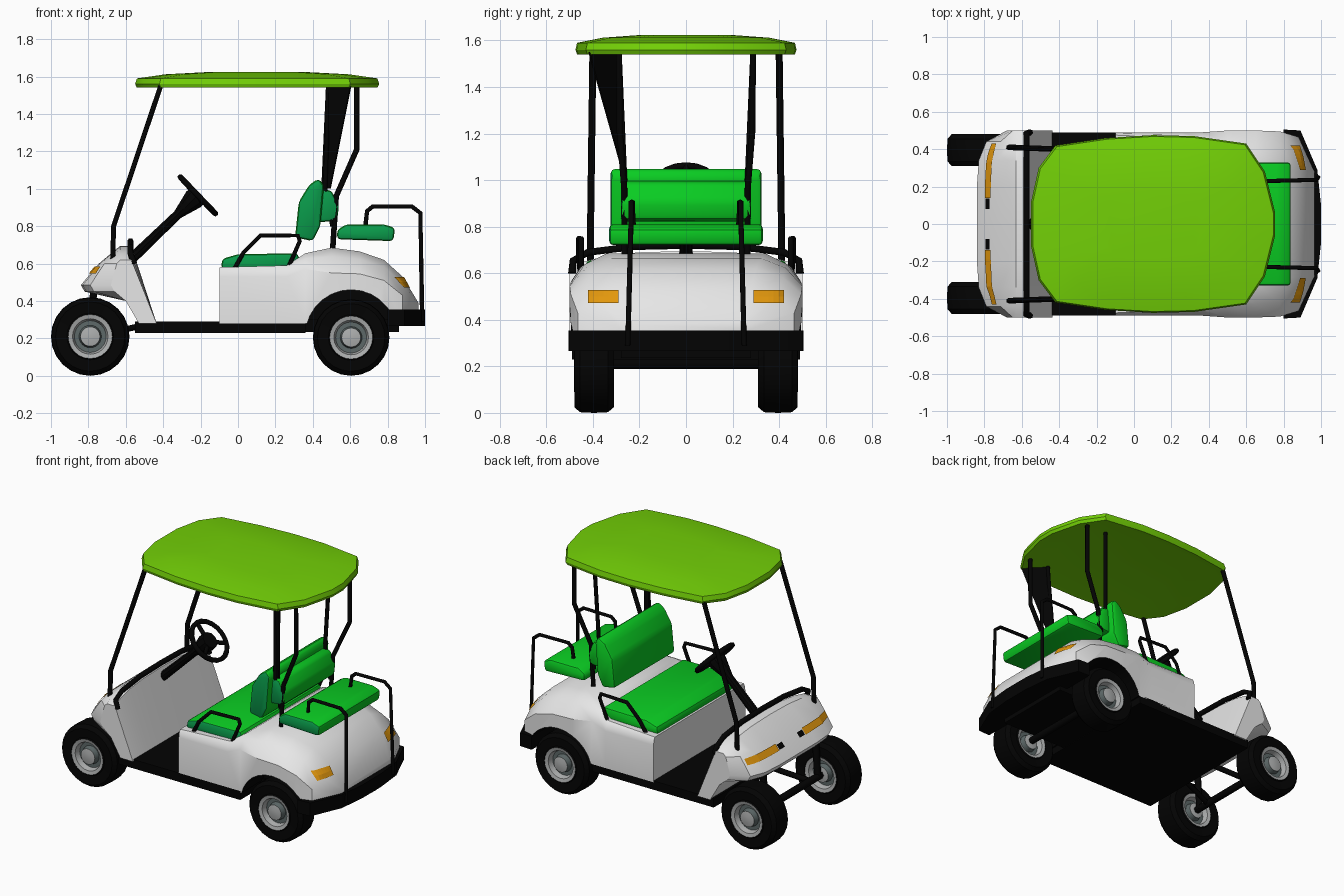
import bpy, bmesh, math
from mathutils import Vector
from mathutils.bvhtree import BVHTree

if "Cube" in bpy.data.objects:
    bpy.data.objects.remove(bpy.data.objects["Cube"])


def mat(name, r, g, b):
    m = bpy.data.materials.new(name)
    m.diffuse_color = (r, g, b, 1)
    m.use_nodes = True
    m.node_tree.nodes["Principled BSDF"].inputs["Base Color"].default_value = m.diffuse_color
    return m


WHITE = mat("body white", .83, .83, .83)
BLACK = mat("black", .001, .001, .001)
LIME = mat("roof lime", .17, .63, .002)
GREEN = mat("seat green", .003, .60, .016)
TEAL = mat("seat end teal", .003, .33, .07)
ORANGE = mat("light orange", .76, .31, .004)
RIM = mat("rim grey", .42, .43, .43)
DISH = mat("dish grey", .11, .14, .14)


def finish(name, bm, mats, rule=None, angle=32):
    bmesh.ops.recalc_face_normals(bm, faces=bm.faces[:])
    bm.normal_update()
    for f in bm.faces:
        f.smooth = True
        if rule:
            f.material_index = rule(f)
    for e in bm.edges:
        e.smooth = len(e.link_faces) == 2 and e.calc_face_angle(0) < math.radians(angle)
    me = bpy.data.meshes.new(name)
    bm.to_mesh(me)
    bm.free()
    for m in mats:
        me.materials.append(m)
    ob = bpy.data.objects.new(name, me)
    bpy.context.collection.objects.link(ob)
    return ob


def loft(name, rings, mats, rule=None, bevel=0, angle=32):
    """Skin equal-sized closed rings and cap both ends."""
    bm = bmesh.new()
    vs = [[bm.verts.new(p) for p in r] for r in rings]
    n = len(vs[0])
    for a, b in zip(vs, vs[1:]):
        for i in range(n):
            bm.faces.new((a[i], a[(i + 1) % n], b[(i + 1) % n], b[i]))
    bm.faces.new(vs[0])
    bm.faces.new(vs[-1])
    if bevel:
        bmesh.ops.recalc_face_normals(bm, faces=bm.faces[:])
        bmesh.ops.bevel(bm, geom=bm.edges[:], offset=bevel, segments=2, profile=.5, affect='EDGES')
    return finish(name, bm, mats, rule, angle)


def prism_y(name, prof, w, mats, rule=None, bevel=0):
    return loft(name, [[(x, y, z) for x, z in prof] for y in (-w, w)], mats, rule, bevel)


def box(name, x0, x1, w, z0, z1, m, bevel=0):
    return prism_y(name, [(x0, z0), (x1, z0), (x1, z1), (x0, z1)], w, [m], None, bevel)


def tube(name, pts, r, cyclic=False, m=BLACK):
    cu = bpy.data.curves.new(name, 'CURVE')
    cu.dimensions = '3D'
    cu.bevel_depth, cu.bevel_resolution, cu.use_fill_caps = r, 1, True
    sp = cu.splines.new('POLY')
    sp.points.add(len(pts) - 1)
    for p, q in zip(sp.points, pts):
        p.co = (*q, 1)
    sp.use_cyclic_u = cyclic
    tmp = bpy.data.objects.new(name, cu)
    bpy.context.collection.objects.link(tmp)
    dg = bpy.context.evaluated_depsgraph_get()
    me = bpy.data.meshes.new_from_object(tmp.evaluated_get(dg))
    bpy.data.objects.remove(tmp)
    me.materials.clear()
    me.materials.append(m)
    ob = bpy.data.objects.new(name, me)
    bpy.context.collection.objects.link(ob)
    return ob


def circle(c, r, n, u, v):
    c, u, v = Vector(c), Vector(u), Vector(v)
    return [c + r * (math.cos(t) * u + math.sin(t) * v) for t in (2 * math.pi * i / n for i in range(n))]


def lathe(name, prof, origin, axis, u, v, mats, rule=None, n=24):
    return loft(name, [circle(Vector(origin) + Vector(axis) * d, r, n, u, v) for r, d in prof], mats, rule)


def patch(name, target, y0, y1, z0, z1, side, m):
    """Thin plate projected along x onto the target's surface."""
    bm = bmesh.new()
    bm.from_mesh(target.data)
    tree = BVHTree.FromBMesh(bm)
    bm.free()
    bm = bmesh.new()
    cols = []
    for i in range(7):
        y, col = y0 + (y1 - y0) * i / 6, []
        for j in range(3):
            z = z0 + (z1 - z0) * j / 2
            p = tree.ray_cast(Vector((side * 2, y, z)), Vector((-side, 0, 0)))[0]
            if p:
                col.append(bm.verts.new(p + Vector((side * .007, 0, .003))))
        if len(col) == 3:
            cols.append(col)
    for a, b in zip(cols, cols[1:]):
        for j in range(2):
            f = bm.faces.new((a[j], b[j], b[j + 1], a[j + 1]))
            f.normal_update()
            if f.normal.x * side < 0:
                f.normal_flip()
    me = bpy.data.meshes.new(name)
    bm.to_mesh(me)
    bm.free()
    me.materials.append(m)
    bpy.context.collection.objects.link(bpy.data.objects.new(name, me))


X, Y, Z = (1, 0, 0), (0, 1, 0), (0, 0, 1)

# Rear body: x, half width, shoulder z, top half width, top z
secs = [(-.10, .49, .53, .475, .58), (.26, .49, .53, .46, .59), (.36, .49, .57, .40, .655),
        (.50, .50, .55, .34, .685), (.65, .50, .545, .32, .665), (.78, .495, .51, .30, .62),
        (.88, .465, .43, .28, .53), (.965, .28, .36, .24, .39)]
rings = []
for x, w, zs, wt, zt in secs:
    half = [(w, .28), (w, zs), (w * .6 + wt * .4, zs + .65 * (zt - zs)), (wt, zt)]
    rings.append([(x, y, z) for y, z in half] + [(x, -y, z) for y, z in reversed(half)])
raw = loft("body raw", rings, [WHITE, BLACK])
for s in (-1, 1):
    cutter = lathe("wheel arch cutter", [(.245, .27), (.245, .65)], (.605, 0, .215), (0, s, 0), X, Z, [BLACK], n=28)
    cutter.hide_render = True
    mod = raw.modifiers.new("arch", 'BOOLEAN')
    mod.operation, mod.object = 'DIFFERENCE', cutter
dg = bpy.context.evaluated_depsgraph_get()
bm = bmesh.new()
bm.from_mesh(bpy.data.meshes.new_from_object(raw.evaluated_get(dg)))
for o in [o for o in bpy.data.objects if o.name.startswith(("wheel arch", "body raw"))]:
    bpy.data.objects.remove(o)


def in_arch(f):
    near = all(math.hypot(v.co.x - .605, v.co.z - .215) < .25 for v in f.verts)
    return 1 if near or f.normal.z < -.9 else 0


body = finish("rear_body", bm, [WHITE, BLACK], in_arch)

# Front cowl: half width, nose x, top z
cs = [(0, -.84, .715), (.2, -.84, .71), (.34, -.83, .695), (.44, -.79, .67), (.5, -.68, .64)]
cs = [(-y, n, t) for y, n, t in reversed(cs[1:])] + cs
cowl = loft("front_cowl", [[(n + .02, y, .45), (n, y, .485), (n * .6 - .24, y, .6), (-.63, y, t - .02),
                            (-.57, y, t - .02), (-.435, y, .28), (-.53, y, .28), (-.6, y, .40)]
                           for y, n, t in cs], [WHITE])
arc = [(.49, .60), (.485, .655), (.42, .69), (.22, .715)]
tube("cowl_trim", [(-.575 + (.02 if z < .62 else 0), y, z) for y, z in arc] + [(-.575, 0, .72)] +
     [(-.575 + (.02 if z < .62 else 0), -y, z) for y, z in reversed(arc)], .017)

# Floor, underside and rear bumper
box("floor_slab", -.55, .36, .49, .23, .29, BLACK)
box("under_tray", .3, .86, .28, .235, .30, BLACK)
plan = [(.80, -.505), (.89, -.5), (.98, -.29), (1, -.1), (1, .1), (.98, .29), (.89, .5), (.80, .505)]
loft("rear_bumper", [[(x, y, z) for x, y in plan] for z in (.265, .355)], [BLACK])

# Lights
for s in (-1, 1):
    patch("front_light", cowl, s * .14, s * .43, .545, .582, -1, ORANGE)
    patch("front_light_pad", cowl, s * .08, s * .135, .547, .575, -1, BLACK)
    patch("rear_light", body, s * .29, s * .42, .47, .525, 1, ORANGE)

# Wheels, one lathe each with a rim on both faces, coloured by radius
face = [(.185, .085), (.125, .08), (.118, .086), (.095, .08), (.085, .045), (.06, .045), (.052, .08), (.02, .086)]
wheel = [(r, -d) for r, d in reversed(face)] + [(.207, -.06), (.21, 0), (.207, .06)] + face
for x, r in ((-.79, 1), (.605, .975)):
    for s in (-1, 1):
        c = Vector((x, s * .395, .21 * r))

        def wheel_rule(f, c=c):
            d = f.calc_center_median() - c
            rad = math.hypot(*max(((v.co - c).xz for v in f.verts), key=lambda q: q.length)) / r
            if len(f.verts) > 4 or rad < .055:
                return 1
            return 0 if rad > .12 else 2 if .055 < rad < .092 else 1
        lathe("wheel", [(a * r, d) for a, d in wheel], c, (0, s, 0), X, Z, [BLACK, RIM, DISH], wheel_rule)
        y = s * .28
        if x < 0:
            tube("front_strut", [(-.79, y, .2), (-.77, y, .48)], .022)
            tube("front_link", [(-.79, s * .2, .21), (-.5, s * .12, .27)], .018)
    tube("axle", [(x, -.36, .21), (x, .36, .21)], .024)


# Seats, with the ends on one side in teal
def seat_rule(f):
    return 1 if f.normal.y < -.6 else 0


SEAT = [GREEN, TEAL]
prism_y("front_seat", [(-.09, .57), (-.085, .625), (.0, .65), (.32, .655), (.34, .57)], .43, SEAT, seat_rule, .018)
prism_y("front_seat_back", [(.305, .74), (.40, .72), (.44, .8), (.46, 1.02), (.43, 1.055), (.38, 1.02), (.325, .93)],
        .325, SEAT, seat_rule, .02)
prism_y("rear_seat_back", [(.43, .82), (.53, .83), (.54, .91), (.50, .99), (.43, 1.0)], .28, SEAT, seat_rule, .018)
prism_y("rear_seat", [(.53, .73), (.83, .72), (.84, .79), (.78, .81), (.58, .81), (.53, .78)], .33, SEAT, seat_rule, .018)

# Roof: scaled outline rings
half = [(-.55, .12), (-.51, .30), (-.42, .42), (-.15, .46), (.10, .475), (.32, .47), (.60, .43), (.70, .28), (.755, .06)]
out = half + [(x, -y) for x, y in reversed(half)]
loft("roof", [[(.1 + (x - .1) * k, y * k, z) for x, y in out] for k, z in
              ((.9, 1.545), (.985, 1.54), (1, 1.56), (.985, 1.59), (.75, 1.612), (.4, 1.624))], [LIME])

# Posts, arm rests and rear grab rails
for s in (-1, 1):
    tube("front_post", [(-.41, s * .40, 1.56), (-.665, s * .41, .80), (-.67, s * .41, .62)], .015)
    tube("rear_post", [(.635, s * .288, 1.57), (.635, s * .285, 1.21), (.525, s * .265, .96), (.505, s * .265, .66)], .015)
    tube("seat_post", [(.485, s * .29, 1.57), (.465, s * .265, 1.0), (.505, s * .265, .80)], .013)
    tube("arm_rest", [(-.02, s * .45, .57), (.03, s * .46, .66), (.12, s * .46, .75), (.32, s * .45, .75),
                      (.33, s * .45, .72), (.27, s * .45, .58)], .012)
    tube("grab_rail", [(.68, s * .225, .79), (.69, s * .23, .88), (.72, s * .23, .905), (.93, s * .235, .905),
                       (.975, s * .235, .87), (.985, s * .25, .29)], .012)
tri = [(.47, -.29, 1.55), (.60, -.42, 1.55), (.49, -.265, 1.0), (.445, -.26, 1.0)]
loft("corner_gusset", [tri, [(x + .006, y + .006, z) for x, y, z in tri]], [BLACK])

# Steering column and wheel
ax = Vector((.72, 0, .69)).normalized()
up = Vector((-ax.z, 0, ax.x))
c = Vector((-.215, 0, .965))
lathe("steering_column", [(.03, -.48), (.026, -.15), (.04, -.1), (.06, -.03), (.055, .01)], c, ax, Y, up, [BLACK], n=10)
tube("steering_wheel", circle(c, .135, 20, Y, up), .016, True)
for a in (90, 210, 330):
    d = Vector(Y) * math.cos(math.radians(a)) + up * math.sin(math.radians(a))
    tube("steering_spoke", [c - ax * .01, c + d * .13], .014)
